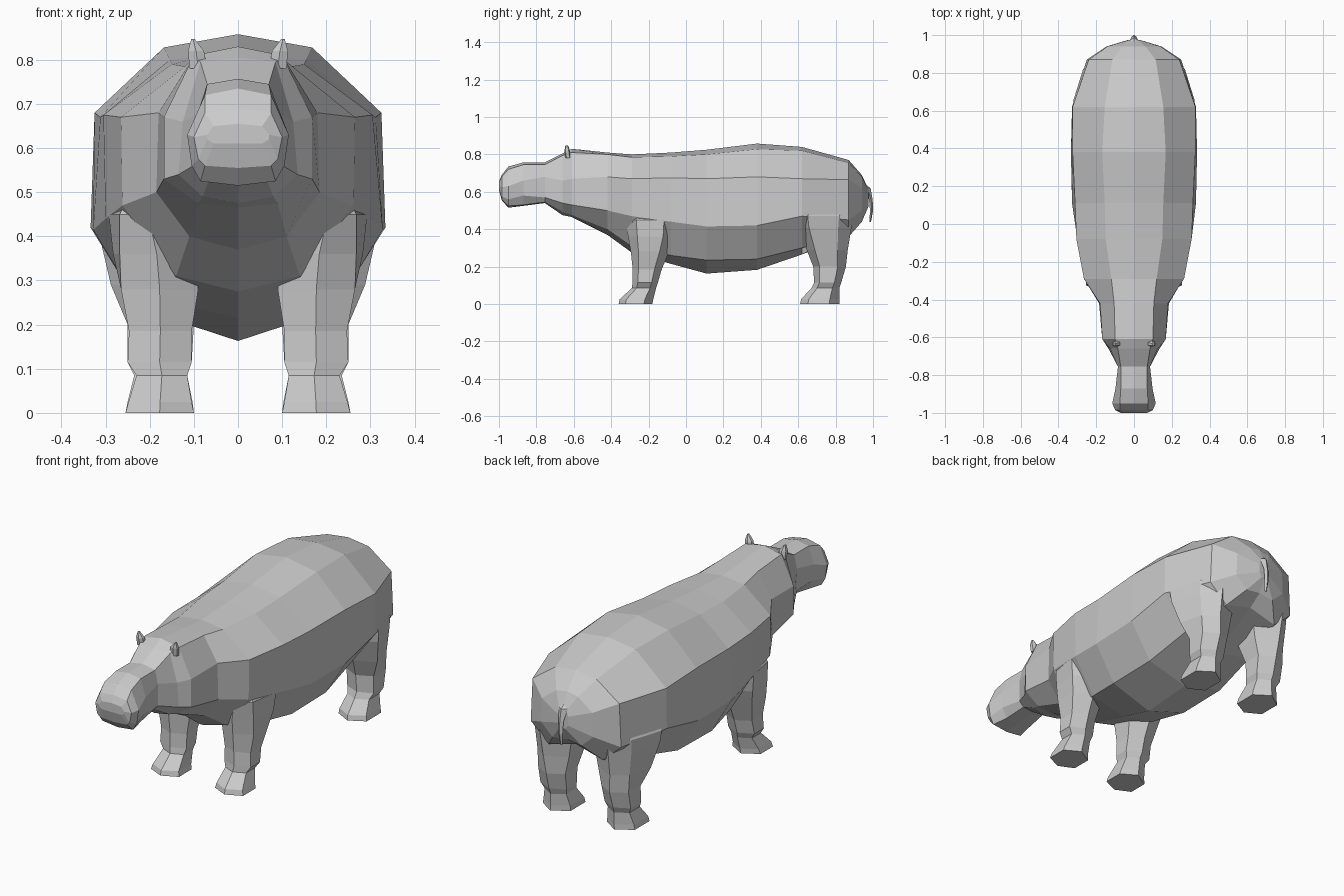
import bpy, bmesh, math
from mathutils import Vector

old = bpy.data.objects.get("Cube")
if old:
    bpy.data.objects.remove(old, do_unlink=True)

hide = bpy.data.materials.new("grey hide")
hide.use_nodes = True
GREY = (0.6, 0.6, 0.6, 1)
hide.diffuse_color = GREY
hide.node_tree.nodes["Principled BSDF"].inputs["Base Color"].default_value = GREY


def loft(name, rings, cap_start=True, cap_end=True):
    """Skin a row of equal rings with flat quads."""
    bm = bmesh.new()
    rows = [[bm.verts.new(p) for p in ring] for ring in rings]
    n = len(rows[0])
    for a, b in zip(rows, rows[1:]):
        for i in range(n):
            j = (i + 1) % n
            bm.faces.new((a[i], a[j], b[j], b[i]))
    if cap_start:
        bm.faces.new(rows[0])
    if cap_end:
        bm.faces.new(rows[-1])
    bmesh.ops.recalc_face_normals(bm, faces=bm.faces)
    mesh = bpy.data.meshes.new(name)
    bm.to_mesh(mesh)
    bm.free()
    mesh.materials.append(hide)
    obj = bpy.data.objects.new(name, mesh)
    bpy.context.collection.objects.link(obj)


def section(row):
    """Mirror a half cross-section (top, ridge, side, flank, belly, bottom)."""
    y, top, *mid, bottom = row
    half = list(zip(mid[0::2], mid[1::2]))
    pts = [(0, top)] + half + [(0, bottom)] + [(-x, z) for x, z in reversed(half)]
    return [Vector((x, y, z)) for x, z in pts]


def hexagon(side, z, x0, x1, y0, y1, x_rear=None):
    """Six-sided ring with corners at front and back; x_rear slants the outside."""
    cx, d = (x0 + x1) / 2, y1 - y0
    pts = [(cx, y0), (x1, y0 + .2 * d), (x_rear or x1, y0 + .75 * d),
           (cx, y1), (x0, y0 + .75 * d), (x0, y0 + .2 * d)]
    return [Vector((side * x, y, z)) for x, y in pts]


# Barrel body: y, top z, ridge, upper side, lower side, belly (x, z), bottom z
BODY = [
    (-0.61, .83, .10, .81, .168, .67, .168, .53, .09, .475, .465),
    (-0.42, .81, .105, .80, .18, .68, .185, .50, .11, .40, .37),
    (-0.29, .80, .12, .785, .265, .67, .262, .47, .14, .31, .275),
    (-0.08, .81, .15, .79, .305, .675, .30, .44, .19, .26, .215),
    (0.11, .825, .155, .80, .312, .67, .328, .415, .22, .235, .163),
    (0.38, .858, .168, .828, .325, .68, .334, .42, .22, .24, .183),
    (0.62, .84, .155, .82, .325, .67, .328, .47, .20, .30, .265),
    (0.87, .77, .115, .755, .24, .665, .25, .45, .15, .36, .40),
    (0.94, .69, .06, .68, .14, .62, .145, .50, .08, .44, .45),
    (0.975, .615, .02, .61, .03, .585, .03, .54, .015, .52, .52),
]
loft("body", [section(r) for r in BODY], cap_start=False)

# Head: jowls, narrow muzzle, flared rounded snout
HEAD = [
    (-0.66, .805, .085, .795, .125, .66, .135, .54, .08, .49, .475),
    (-0.755, .757, .07, .745, .085, .68, .085, .57, .06, .545, .54),
    (-0.87, .757, .07, .745, .098, .66, .095, .58, .07, .53, .525),
    (-0.95, .735, .075, .72, .115, .63, .105, .56, .085, .525, .515),
    (-0.985, .69, .075, .68, .10, .625, .09, .575, .075, .56, .555),
    (-1.0, .655, .055, .65, .07, .63, .07, .62, .055, .61, .61),
]
loft("head", [section(r) for r in BODY[:1] + HEAD], cap_start=False)

# Legs: z, x range, y range (and outer rear x) from sole to the buried top
FRONT_LEG = [
    (0, .10, .255, -.36, -.18), (.025, .105, .248, -.355, -.175),
    (.085, .115, .23, -.29, -.16), (.115, .105, .25, -.285, -.15),
    (.185, .105, .247, -.285, -.13), (.28, .09, .265, -.295, -.09),
    (.36, .10, .268, -.31, -.06, .283), (.45, .14, .268, -.32, -.05, .293),
    (.53, .14, .23, -.27, -.10),
]
HIND_LEG = [
    (0, .10, .255, .61, .82), (.025, .103, .25, .615, .82),
    (.085, .115, .235, .67, .82), (.115, .105, .25, .685, .83),
    (.20, .10, .25, .68, .855), (.29, .08, .288, .645, .865, .255),
    (.41, .06, .316, .60, .885, .268), (.47, .06, .322, .59, .895, .27),
    (.58, .08, .27, .66, .84, .22),
]
# Ears: thin, leaning outwards
EAR = [
    (.78, .07, .11, -.645, -.615), (.82, .077, .113, -.65, -.62),
    (.847, .098, .106, -.645, -.63),
]
for word, s in (("left", 1), ("right", -1)):
    for part, rows in (("front_leg", FRONT_LEG), ("hind_leg", HIND_LEG), ("ear", EAR)):
        loft(f"{word}_{part}", [hexagon(s, *r) for r in rows])

# Thin hanging tail
TAIL = [(.93, .65, .022), (.97, .62, .024), (.988, .56, .014),
        (.992, .50, .012), (.985, .44, .006)]
loft("tail", [[Vector((w * math.cos(a), y + 0.7 * w * math.sin(a), z))
               for a in (0, math.pi / 2, math.pi, 1.5 * math.pi)] for y, z, w in TAIL])
